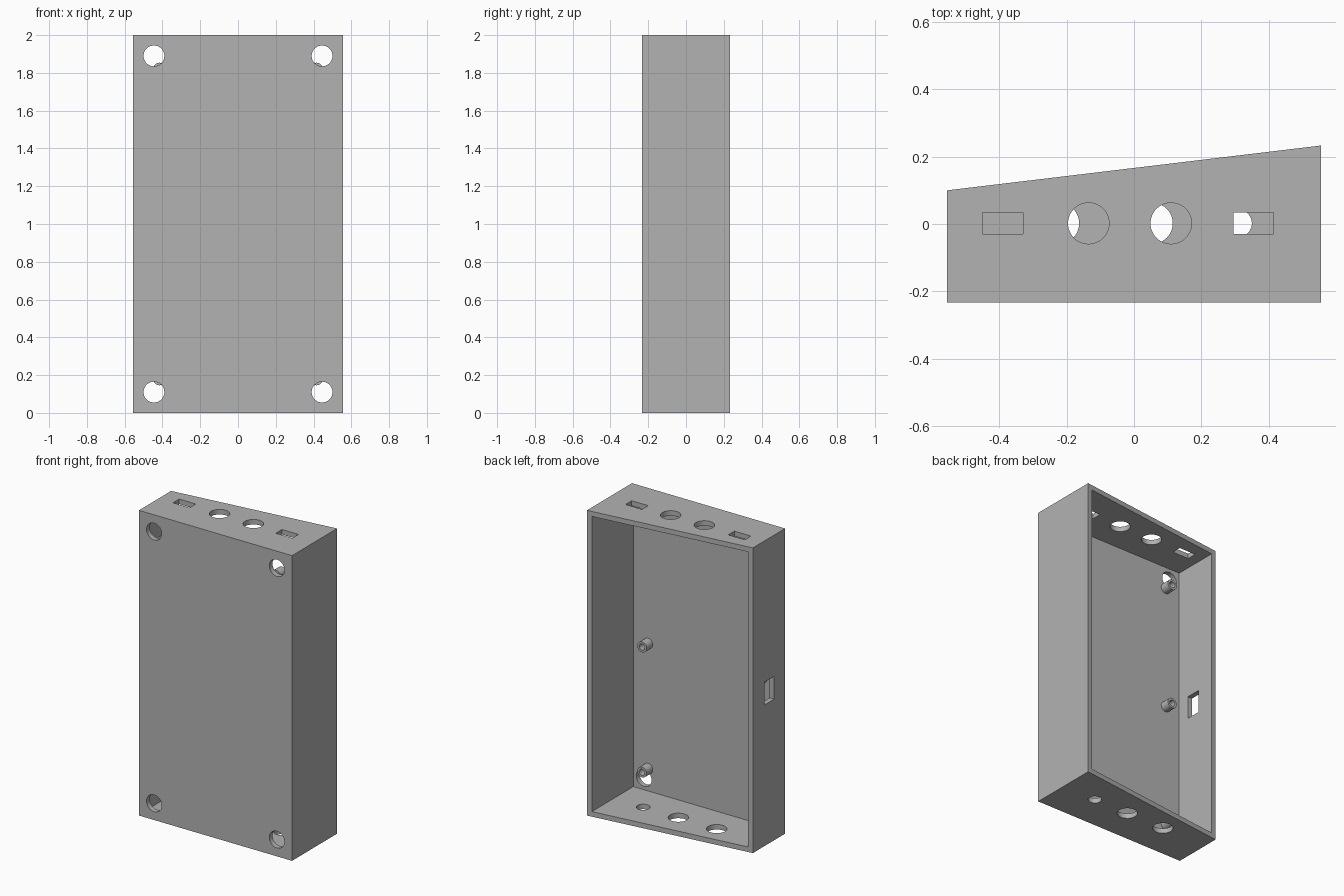
import bpy, bmesh, math
from mathutils import Matrix, Vector

old = bpy.data.objects.get("Cube")
if old:
    bpy.data.objects.remove(old, do_unlink=True)

W, D, H, T = 0.555, 0.233, 2.0, 0.033   # half width, half depth, height, wall
SHALLOW = 0.10                          # back edge of the shallow side

grey = bpy.data.materials.new("plain grey")
grey.use_nodes = True
grey.diffuse_color = (0.45, 0.45, 0.45, 1)
grey.node_tree.nodes["Principled BSDF"].inputs["Base Color"].default_value = (0.45, 0.45, 0.45, 1)


def make_object(name, bm):
    bmesh.ops.recalc_face_normals(bm, faces=bm.faces[:])
    mesh = bpy.data.meshes.new(name)
    bm.to_mesh(mesh)
    bm.free()
    mesh.materials.append(grey)
    obj = bpy.data.objects.new(name, mesh)
    bpy.context.collection.objects.link(obj)
    return obj


def prism(name, outline, z0, z1):
    bm = bmesh.new()
    face = bm.faces.new([bm.verts.new((x, y, z0)) for x, y in outline])
    top = bmesh.ops.extrude_face_region(bm, geom=[face])["geom"]
    verts = [v for v in top if isinstance(v, bmesh.types.BMVert)]
    bmesh.ops.translate(bm, verts=verts, vec=(0, 0, z1 - z0))
    return make_object(name, bm)


def add_box(bm, centre, size):
    m = Matrix.Translation(centre) @ Matrix.Diagonal((*size, 1))
    bmesh.ops.create_cube(bm, size=1, matrix=m)


def add_cylinder(bm, centre, radius, depth, axis):
    turn = Vector((0, 0, 1)).rotation_difference(Vector(axis)).to_matrix().to_4x4()
    bmesh.ops.create_cone(bm, cap_ends=True, segments=48, radius1=radius, radius2=radius,
                          depth=depth, matrix=Matrix.Translation(centre) @ turn)


def activate(obj):
    bpy.ops.object.select_all(action='DESELECT')
    obj.select_set(True)
    bpy.context.view_layer.objects.active = obj


def subtract(obj, cutter):
    cutter.hide_render = True
    mod = obj.modifiers.new("cut", 'BOOLEAN')
    mod.operation = 'DIFFERENCE'
    mod.solver = 'EXACT'
    mod.object = cutter
    activate(obj)
    bpy.ops.object.modifier_apply(modifier=mod.name)
    bpy.data.objects.remove(cutter, do_unlink=True)


# Wedge-shaped case, hollow and open at the back
case = prism("case", [(-W, -D), (W, -D), (W, D), (-W, SHALLOW)], 0, H)
inner = W - T
subtract(case, prism("cavity", [(-inner, T - D), (inner, T - D), (inner, 0.5), (-inner, 0.5)], T, H - T))

# Openings through the walls
bm = bmesh.new()
for x in (-0.445, 0.445):                     # front corner holes
    for z in (0.11, H - 0.11):
        add_cylinder(bm, (x, -D, z), 0.055, 0.2, (0, 1, 0))
for x in (-0.39, 0.355):                      # top slots
    add_box(bm, (x, 0.002, H), (0.12, 0.064, 0.2))
for x in (-0.135, 0.11):                      # top round holes
    add_cylinder(bm, (x, 0.002, H), 0.061, 0.2, (0, 0, 1))
for x, r in ((-0.224, 0.061), (0.054, 0.061), (0.309, 0.041)):   # bottom round holes
    add_cylinder(bm, (x, 0.002, 0), r, 0.2, (0, 0, 1))
add_box(bm, (-W, -0.07, 1.0), (0.2, 0.10, 0.15))                 # side slot
subtract(case, make_object("openings", bm))
activate(case)
bpy.ops.object.shade_smooth_by_angle(angle=math.radians(30))


# Hollow mounting posts on the inside of the front wall
def post(name, x, z, outer=0.034, bore=0.02, length=0.063, n=32):
    bm = bmesh.new()
    y0 = T - D
    rings = []
    for r, y in ((outer, y0), (outer, y0 + length), (bore, y0 + length), (bore, y0)):
        rings.append([bm.verts.new((x + r * math.cos(a), y, z + r * math.sin(a)))
                      for a in (math.tau * i / n for i in range(n))])
    for k in range(4):
        a, b = rings[k], rings[(k + 1) % 4]
        for i in range(n):
            j = (i + 1) % n
            bm.faces.new((a[i], a[j], b[j], b[i]))
    obj = make_object(name, bm)
    activate(obj)
    bpy.ops.object.shade_smooth_by_angle(angle=math.radians(30))


for side, x in (("right", -0.415), ("left", 0.415)):
    for level, z in (("lower", 0.18), ("middle", 1.0), ("upper", H - 0.18)):
        post(f"{level}_{side}_post", x, z)
